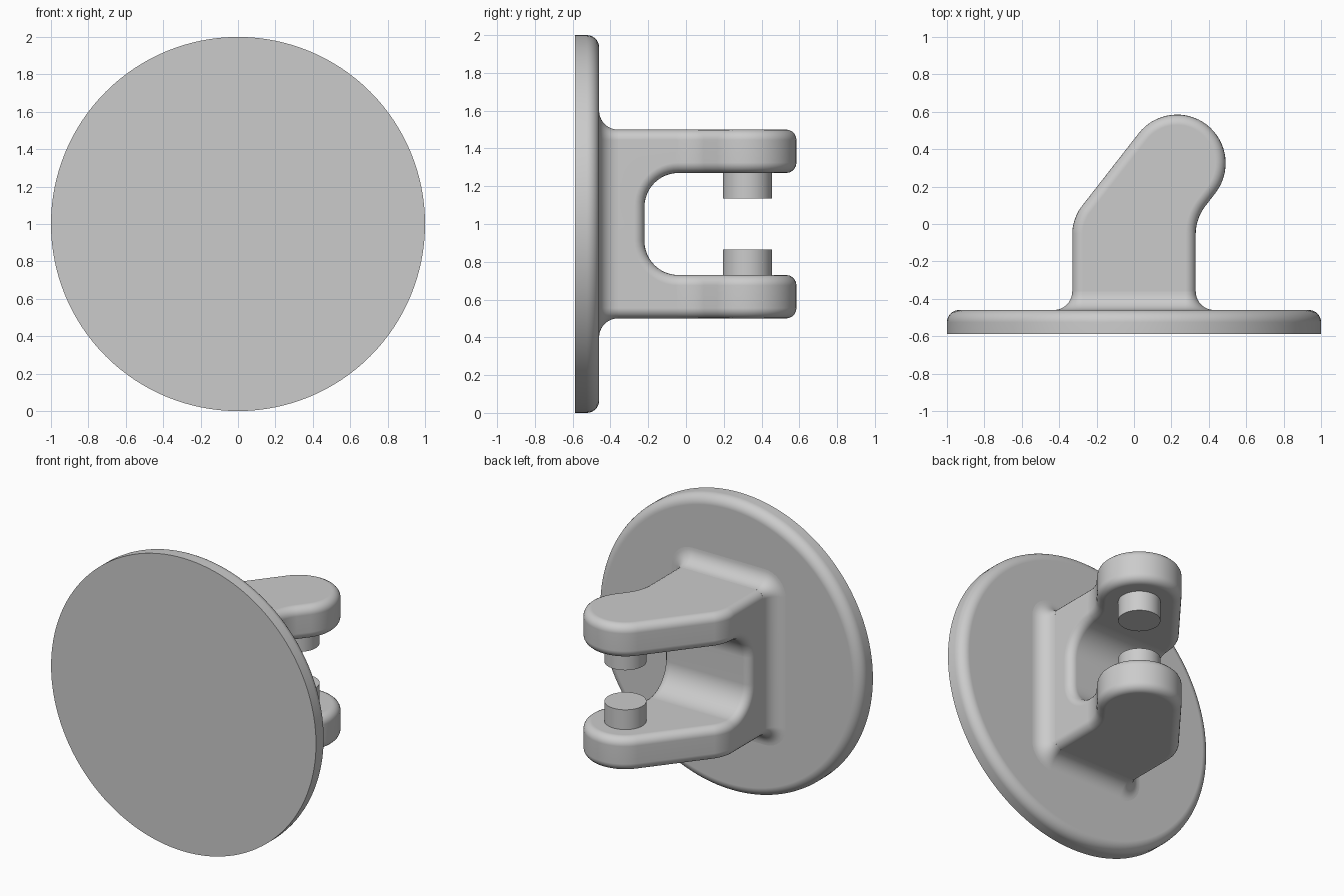
import bpy, bmesh, math
from mathutils import Vector
from mathutils.geometry import interpolate_bezier

cube = bpy.data.objects.get("Cube")
if cube:
    bpy.data.objects.remove(cube, do_unlink=True)

GREY = (0.6, 0.6, 0.6, 1.0)
mat = bpy.data.materials.new("plain grey")
mat.use_nodes = True
mat.diffuse_color = GREY
mat.node_tree.nodes["Principled BSDF"].inputs["Base Color"].default_value = GREY


def arc(cx, cy, r, start, end, steps):
    """Points along an arc, angles in degrees."""
    angles = [math.radians(start + (end - start) * i / steps) for i in range(steps + 1)]
    return [(cx + r * math.cos(a), cy + r * math.sin(a)) for a in angles]


def loft(name, rings, close_ends=True):
    """Skin a list of equal-length point rings into a solid."""
    bm = bmesh.new()
    loops = [[bm.verts.new(p) for p in ring] for ring in rings]
    n = len(loops[0])
    for a, b in zip(loops, loops[1:]):
        for i in range(n):
            j = (i + 1) % n
            bm.faces.new((a[i], a[j], b[j], b[i]))
    if close_ends:
        bm.faces.new(loops[0])
        bm.faces.new(loops[-1])
    bmesh.ops.recalc_face_normals(bm, faces=bm.faces)
    mesh = bpy.data.meshes.new(name)
    bm.to_mesh(mesh)
    bm.free()
    mesh.materials.append(mat)
    ob = bpy.data.objects.new(name, mesh)
    bpy.context.collection.objects.link(ob)
    return ob


def activate(ob):
    bpy.ops.object.select_all(action="DESELECT")
    ob.select_set(True)
    bpy.context.view_layer.objects.active = ob


def smooth(ob):
    activate(ob)
    bpy.ops.object.shade_smooth_by_angle(angle=math.radians(35))
    weighted = ob.modifiers.new("weighted normals", "WEIGHTED_NORMAL")
    weighted.keep_sharp = True


FRONT, BACK, MID = -0.587, -0.46, 1.0
HALF_W, HALF_H, ROUND = 0.33, 0.5, 0.055

# Round base plate, flat in front and rounded behind
edge = 0.065
profile = [(1.0, FRONT)] + arc(1 - edge, BACK - edge, edge, 0, 90, 8)
plate = loft("base_plate", [
    [(x, y, MID + z) for x, z in arc(0, 0, r, 0, 360, 128)[:-1]] for r, y in profile])
smooth(plate)

# Bracket outline seen from above: straight root, slanted arm, round tip
tip, tip_r, lean = Vector((0.23, 0.325)), 0.26, math.radians(52)
along = Vector((math.cos(lean), math.sin(lean)))


def bend(x):
    """Softened corner where the root turns into the arm."""
    corner = Vector((x, 0.03))
    a, b = corner - Vector((0, 0.08)), corner + along * 0.08
    pts = interpolate_bezier(a, a.lerp(corner, 0.6), b.lerp(corner, 0.6), b, 9)
    return [(p.x, p.y) for p in pts]


outline = [(-HALF_W, -0.55), (HALF_W, -0.55)] + bend(HALF_W)
outline += arc(tip.x, tip.y, tip_r, -38, 142, 32) + bend(-HALF_W)[::-1]
bracket = loft("forked_bracket", [
    [(x, y, z) for x, y in outline] for z in (MID - HALF_H, MID + HALF_H)])

# Rounded slot that splits the bracket into two arms
gap, slot_r, slot_y = 0.27, 0.18, -0.22
slot = [(1.0, MID + gap)]
slot += arc(slot_y + slot_r, MID + gap - slot_r, slot_r, 90, 180, 12)
slot += arc(slot_y + slot_r, MID - gap + slot_r, slot_r, 180, 270, 12)
slot += [(1.0, MID - gap)]
cutter = loft("slot_cutter", [[(x, y, z) for y, z in slot] for x in (-1, 1)])
cutter.hide_render = True

cut = bracket.modifiers.new("slot", "BOOLEAN")
cut.operation, cut.object, cut.solver = "DIFFERENCE", cutter, "EXACT"
bevel = bracket.modifiers.new("soft edges", "BEVEL")
bevel.width, bevel.segments = ROUND, 5
bevel.limit_method, bevel.angle_limit = "ANGLE", math.radians(40)
bevel.use_clamp_overlap = False
activate(bracket)
for modifier in (cut.name, bevel.name):
    bpy.ops.object.modifier_apply(modifier=modifier)
bpy.data.objects.remove(cutter, do_unlink=True)
smooth(bracket)

# Concave fillet joining the bracket root to the plate
flare = 0.1


def rounded_rect(grow, y):
    r = ROUND + grow
    ring = []
    for sx, sz, start in ((1, 1, 0), (-1, 1, 90), (-1, -1, 180), (1, -1, 270)):
        ring += arc(sx * (HALF_W - ROUND), MID + sz * (HALF_H - ROUND), r, start, start + 90, 8)
    return [(x, y, z) for x, z in ring]


sweep = arc(flare, BACK + flare, flare, 180, 270, 10)
fillet = loft("root_fillet", [rounded_rect(flare - (flare - x), y) for x, y in sweep])
smooth(fillet)

# Pair of facing pins near the arm tips
for name, side in (("upper_pin", 1), ("lower_pin", -1)):
    pin = loft(name, [
        [(x, y, MID + side * h) for x, y in arc(tip.x, tip.y, 0.13, 0, 360, 48)[:-1]]
        for h in (0.135, gap + 0.05)])
    smooth(pin)
